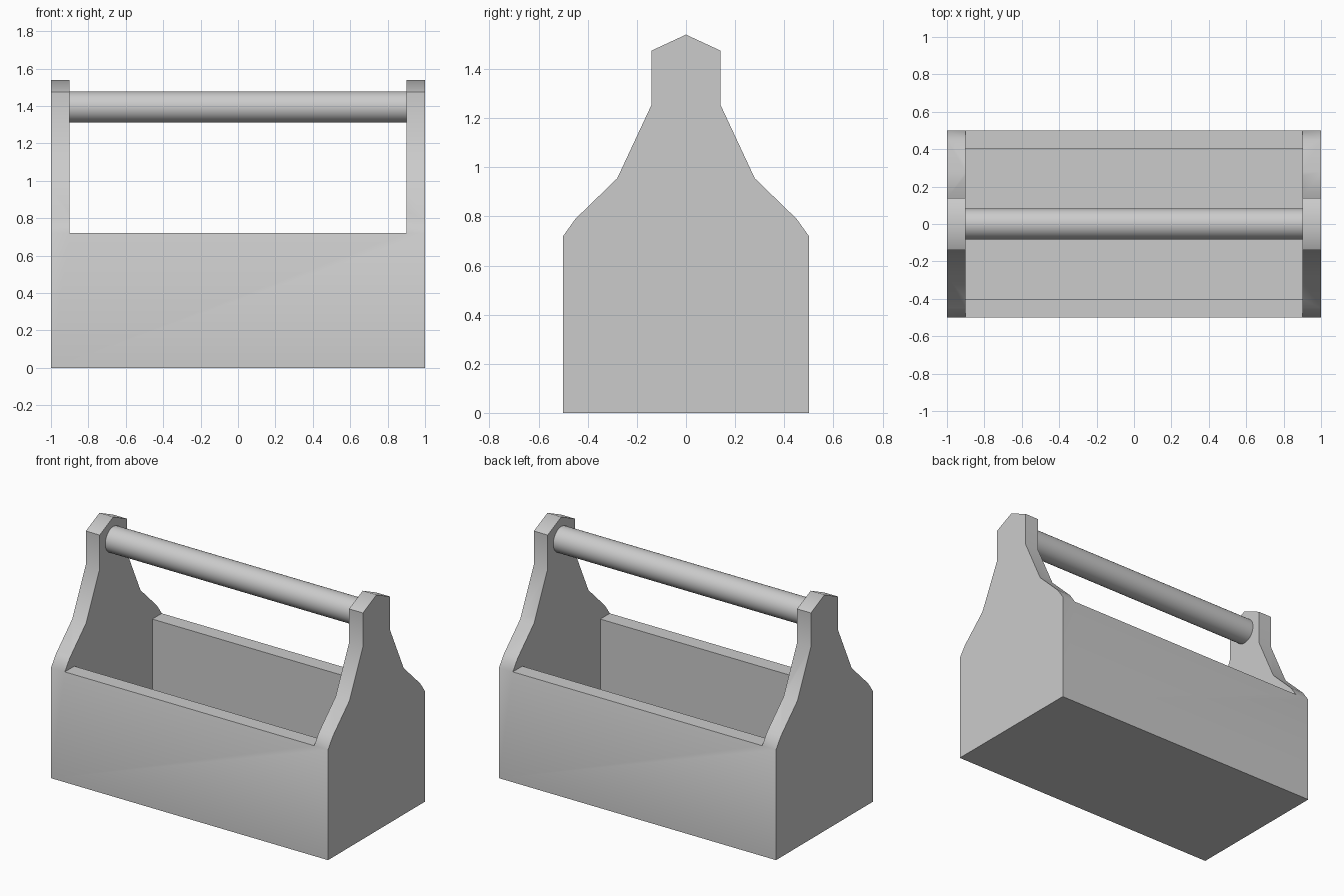
import bpy, bmesh, math

if "Cube" in bpy.data.objects:
    bpy.data.objects.remove(bpy.data.objects["Cube"])


def extrude_x(name, profile, half):
    """Solid made by extruding a closed y-z profile from -half to +half along x."""
    bm = bmesh.new()
    face = bm.faces.new([bm.verts.new((-half, y, z)) for y, z in profile])
    ext = bmesh.ops.extrude_face_region(bm, geom=[face], use_keep_orig=True)
    for v in ext["geom"]:
        if isinstance(v, bmesh.types.BMVert):
            v.co.x = half
    bmesh.ops.recalc_face_normals(bm, faces=bm.faces)
    mesh = bpy.data.meshes.new(name)
    bm.to_mesh(mesh)
    bm.free()
    obj = bpy.data.objects.new(name, mesh)
    bpy.context.collection.objects.link(obj)
    return obj


def rect(half_y, z0, z1):
    return [(-half_y, z0), (half_y, z0), (half_y, z1), (-half_y, z1)]


def smooth(obj, degrees):
    bpy.ops.object.select_all(action="DESELECT")
    obj.select_set(True)
    bpy.context.view_layer.objects.active = obj
    bpy.ops.object.shade_smooth_by_angle(angle=math.radians(degrees))


# Tool box body: the end-board outline run along the whole length
side = [(0.5, 0), (0.5, 0.72), (0.45, 0.79), (0.28, 0.955), (0.14, 1.255), (0.14, 1.475)]
outline = side + [(0, 1.54)] + [(-y, z) for y, z in reversed(side)]
body = extrude_x("box_body", outline, 1.0)

# Cut the space between the end boards, then the open tray
cuts = [("gap_cutter", rect(0.7, 0.72, 1.8)), ("tray_cutter", rect(0.402, 0.1, 1.0))]
for name, profile in cuts:
    cutter = extrude_x(name, profile, 0.9)
    cutter.hide_render = True
    mod = body.modifiers.new(name, "BOOLEAN")
    mod.operation, mod.solver, mod.object = "DIFFERENCE", "EXACT", cutter
    bpy.context.view_layer.objects.active = body
    bpy.ops.object.modifier_apply(modifier=name)
    bpy.data.objects.remove(cutter)
smooth(body, 55)

# Round carrying handle between the end boards
bpy.ops.mesh.primitive_cylinder_add(vertices=32, radius=0.083, depth=1.8, end_fill_type="NOTHING",
                                    location=(0, 0, 1.395), rotation=(0, math.pi / 2, 0))
handle = bpy.context.object
handle.name = "handle"
smooth(handle, 40)
